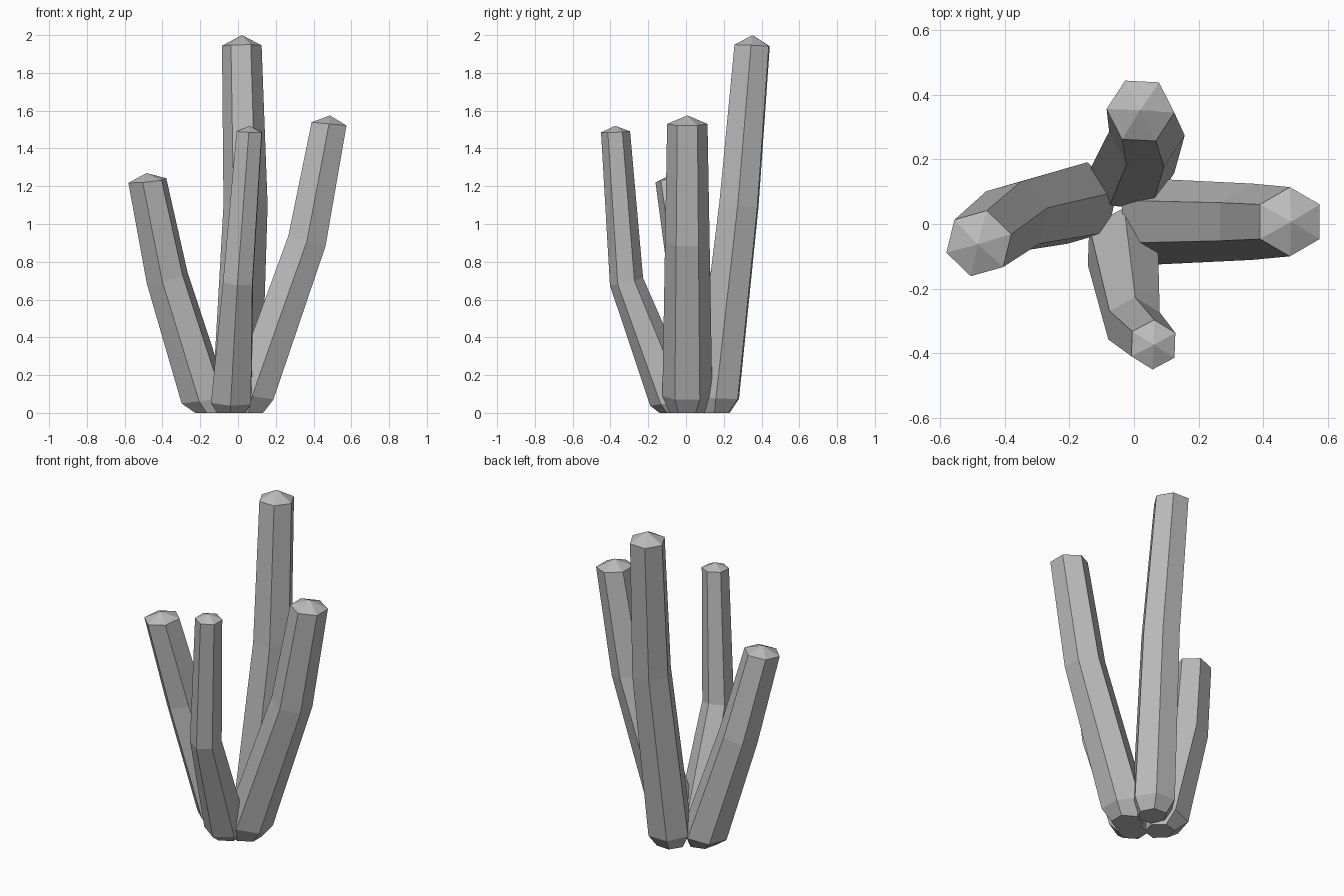
import bpy, bmesh, math
from mathutils import Vector

if "Cube" in bpy.data.objects:
    bpy.data.objects.remove(bpy.data.objects["Cube"])

SIDES = 6
UP = Vector((0, 0, 1))

grey = bpy.data.materials.new("stem grey")
grey.diffuse_color = (0.5, 0.5, 0.5, 1)
grey.use_nodes = True
grey.node_tree.nodes["Principled BSDF"].inputs["Base Color"].default_value = grey.diffuse_color


def stem(name, phase, path, radii, cap):
    """Bent six-sided column: flat foot, mitred rings, low pointed cap."""
    pts = [Vector(p) for p in path]
    dirs = [(b - a).normalized() for a, b in zip(pts[1:], pts[2:])]
    # ring axes: upright foot, then averaged directions at every bend
    axes = [UP, UP + dirs[0], dirs[0] + dirs[1], dirs[1] + UP]
    bm = bmesh.new()
    rings = []
    for p, axis, r in zip(pts, axes, radii):
        turn = UP.rotation_difference(axis.normalized())
        ring = []
        for i in range(SIDES):
            a = math.radians(phase) + i * math.tau / SIDES
            ring.append(bm.verts.new(p + turn @ Vector((r * math.cos(a), r * math.sin(a), 0))))
        rings.append(ring)
    # side walls
    for low, high in zip(rings, rings[1:]):
        for i in range(SIDES):
            j = (i + 1) % SIDES
            bm.faces.new((low[i], low[j], high[j], high[i]))
    # foot and pointed cap
    bm.faces.new(list(reversed(rings[0])))
    tip = bm.verts.new(pts[-1] + axes[-1].normalized() * cap)
    for i in range(SIDES):
        bm.faces.new((rings[-1][i], rings[-1][(i + 1) % SIDES], tip))
    mesh = bpy.data.meshes.new(name)
    bm.to_mesh(mesh)
    bm.free()
    mesh.materials.append(grey)
    bpy.context.collection.objects.link(bpy.data.objects.new(name, mesh))


stem("back_stem", -3,
     [(-0.005, 0.155, 0), (-0.005, 0.165, 0.08), (0.04, 0.28, 1.1), (0.02, 0.35, 1.945)],
     (0.085, 0.13, 0.117, 0.105), 0.055)
stem("right_stem", 90,
     [(0.055, 0.005, 0), (0.075, 0.007, 0.09), (0.365, 0.007, 0.91), (0.482, 0.007, 1.53)],
     (0.09, 0.132, 0.118, 0.107), 0.045)
stem("left_stem", 16,
     [(-0.145, 0.05, 0), (-0.175, 0.065, 0.07), (-0.375, 0.02, 0.715), (-0.48, -0.06, 1.23)],
     (0.085, 0.13, 0.116, 0.105), 0.04)
stem("front_stem", 88,
     [(-0.035, -0.055, 0), (-0.035, -0.07, 0.06), (0.0, -0.315, 0.695), (0.06, -0.373, 1.488)],
     (0.085, 0.122, 0.09, 0.077), 0.032)
